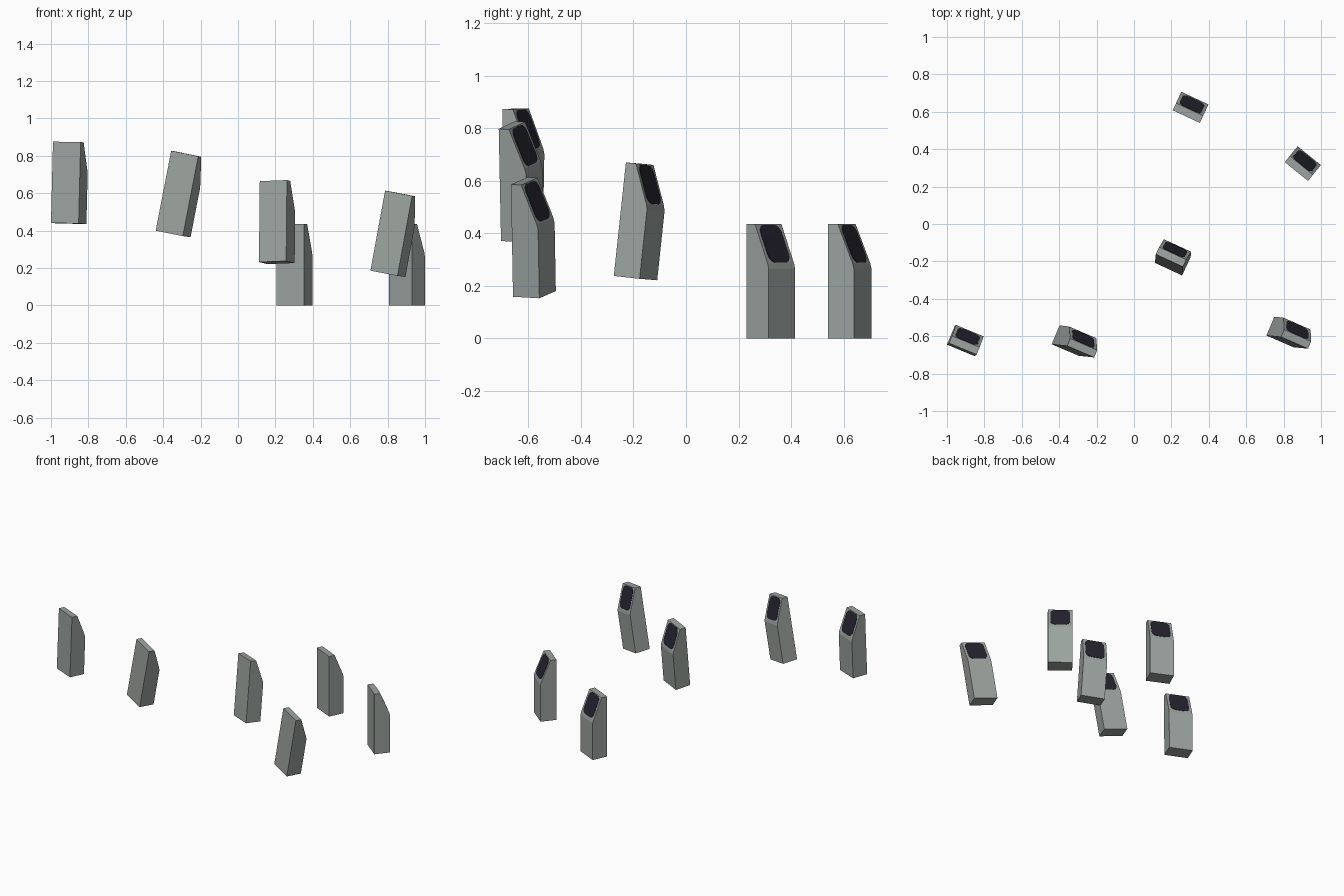
import bpy, bmesh, math
from mathutils import Vector, Matrix

if "Cube" in bpy.data.objects:
    bpy.data.objects.remove(bpy.data.objects["Cube"])

W, D, H = 0.16, 0.109, 0.435          # block width, depth, height


def material(name, rgb):
    m = bpy.data.materials.new(name)
    m.diffuse_color = (*rgb, 1)
    m.use_nodes = True
    m.node_tree.nodes["Principled BSDF"].inputs["Base Color"].default_value = m.diffuse_color
    return m


stone = material("grey_body", (0.33, 0.37, 0.35))
dark = material("dark_panel", (0.018, 0.017, 0.028))


def prism(name, points, sweep, mat, matrix):
    """Extrude a closed outline along the sweep vector."""
    bm = bmesh.new()
    face = bm.faces.new([bm.verts.new(p) for p in points])
    ext = bmesh.ops.extrude_face_region(bm, geom=[face])
    bmesh.ops.translate(bm, vec=sweep,
                        verts=[g for g in ext["geom"] if isinstance(g, bmesh.types.BMVert)])
    bmesh.ops.recalc_face_normals(bm, faces=bm.faces)
    me = bpy.data.meshes.new(name)
    bm.to_mesh(me)
    bm.free()
    me.materials.append(mat)
    ob = bpy.data.objects.new(name, me)
    ob.matrix_world = matrix
    bpy.context.collection.objects.link(ob)
    return ob


# side profile (depth, height) with a sloped back and a small softened lower edge
PROFILE = [(0, 0), (D, 0), (D, 0.265), (0.104, 0.285), (0.042, H), (0, H)]
body_points = [Vector((0, y, z)) for y, z in PROFILE]

# rounded panel outline lying on the slope
top, low = Vector((0, 0.042, H)), Vector((0, 0.104, 0.285))
down = (low - top).normalized()
normal = Vector((1, 0, 0)).cross(down)
if normal.y < 0:
    normal.negate()
length = (low - top).length
centre = top + down * (length / 2) + Vector((W / 2, 0, 0))
half_w, half_l, rad = 0.064, length / 2 - 0.004, 0.034
panel_points = []
for k, (sx, sy) in enumerate([(1, 1), (-1, 1), (-1, -1), (1, -1)]):
    for i in range(7):
        a = math.radians(90 * k + 15 * i)
        px = sx * (half_w - rad) + rad * math.cos(a)
        py = sy * (half_l - rad) + rad * math.sin(a)
        panel_points.append(centre + Vector((px, 0, 0)) + down * py - normal * 0.001)

# front-left bottom corner, yaw in degrees, lean of the upright axis (x, y)
BLOCKS = [
    ((0.207, 0.608, 0.0), 25, (0, 0)),
    ((0.806, 0.331, 0.0), 39, (0, 0)),
    ((-1.0, -0.645, 0.441), 22.5, (0.025, 0.018)),
    ((-0.44, -0.643, 0.40), 22.5, (0.19, -0.02)),
    ((0.708, -0.596, 0.186), 23, (0.18, -0.018)),
    ((0.112, -0.208, 0.232), 25, (0.01, 0.106)),
]

for n, (pos, yaw, (lx, ly)) in enumerate(BLOCKS, 1):
    up = Vector((lx, ly, math.sqrt(1 - lx * lx - ly * ly)))
    a = math.radians(yaw)
    h = Vector((math.cos(a), -math.sin(a), 0))
    across = (h - up * h.dot(up)).normalized()
    back = up.cross(across)
    m = Matrix((across, back, up)).transposed().to_4x4()
    m.translation = pos
    prism(f"block_{n}", body_points, Vector((W, 0, 0)), stone, m)
    prism(f"panel_{n}", panel_points, normal * 0.003, dark, m)
